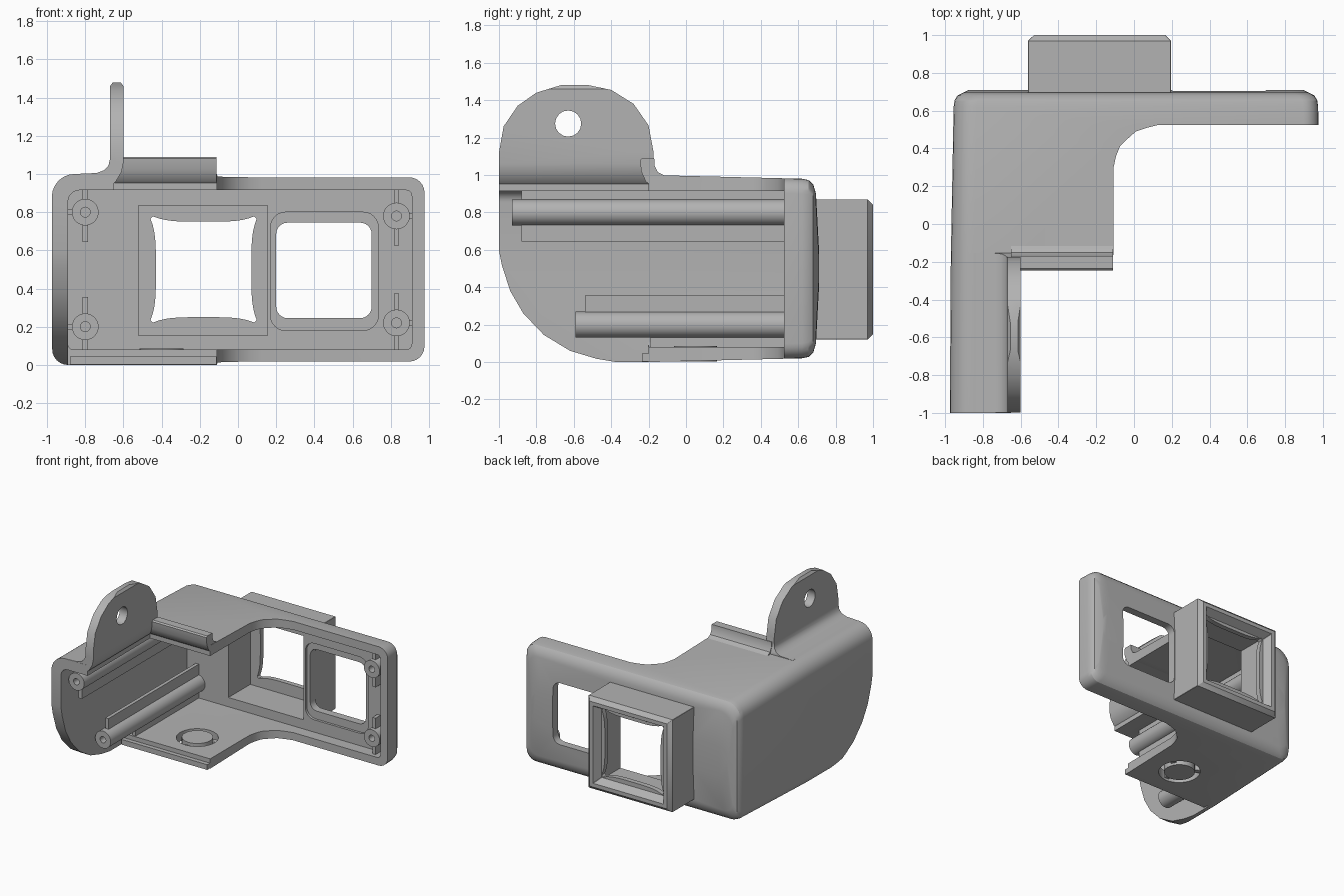
import bpy, bmesh, math

if "Cube" in bpy.data.objects:
    bpy.data.objects.remove(bpy.data.objects["Cube"], do_unlink=True)

grey = bpy.data.materials.new("plastic_grey")
grey.diffuse_color = (0.45, 0.45, 0.45, 1)
grey.use_nodes = True
grey.node_tree.nodes["Principled BSDF"].inputs["Base Color"].default_value = (0.45, 0.45, 0.45, 1)


def loft(name, rings):
    """Solid skinned through matching rings of points, capped at both ends."""
    bm = bmesh.new()
    loops = [[bm.verts.new(p) for p in ring] for ring in rings]
    n = len(loops[0])
    for a, b in zip(loops, loops[1:]):
        for i in range(n):
            j = (i + 1) % n
            bm.faces.new((a[i], a[j], b[j], b[i]))
    bm.faces.new(loops[0])
    bm.faces.new(loops[-1])
    bmesh.ops.recalc_face_normals(bm, faces=bm.faces)
    mesh = bpy.data.meshes.new(name)
    bm.to_mesh(mesh)
    bm.free()
    obj = bpy.data.objects.new(name, mesh)
    bpy.context.collection.objects.link(obj)
    mesh.materials.append(grey)
    return obj


def prism(name, axis, outline, lo, hi):
    """Outline extruded along an axis; outline holds the other two coordinates in order."""
    k = "xyz".index(axis)
    return loft(name, [[(*p[:k], d, *p[k:]) for p in outline] for d in (lo, hi)])


def rounded(x0, x1, z0, z1, radii, steps=6):
    """Rounded rectangle; radii run top right, top left, bottom left, bottom right."""
    pts = []
    for q, (x, z, sx, sz) in enumerate(((x1, z1, -1, -1), (x0, z1, 1, -1), (x0, z0, 1, 1), (x1, z0, -1, 1))):
        r = radii[q]
        for i in range(steps + 1):
            a = math.pi / 2 * (q + i / steps)
            pts.append((x + sx * r + r * math.cos(a), z + sz * r + r * math.sin(a)))
    return pts


def circle(x, z, r, n=24):
    return [(x + r * math.cos(math.tau * i / n), z + r * math.sin(math.tau * i / n)) for i in range(n)]


def box(name, x0, x1, y0, y1, z0, z1):
    return prism(name, "z", [(x0, y0), (x1, y0), (x1, y1), (x0, y1)], z0, z1)


def boolean(obj, other, operation="DIFFERENCE"):
    """Apply a boolean and discard the second solid."""
    mod = obj.modifiers.new("bool", "BOOLEAN")
    mod.operation, mod.object, mod.solver = operation, other, "EXACT"
    other.hide_render = True
    bpy.context.view_layer.objects.active = obj
    bpy.ops.object.modifier_apply(modifier=mod.name)
    bpy.data.objects.remove(other, do_unlink=True)


# Outer shell: rounded block with a gently domed, soft-edged rear
rings = []
for y, dx, dz in ((-1, 0, 0), (-0.2, 0.005, 0), (0.62, 0.02, 0.02), (0.655, 0.025, 0.027),
                  (0.68, 0.04, 0.05), (0.695, 0.07, 0.1), (0.71, 0.1, 0.38)):
    r = min(0.08, 0.49 - dz)
    ring = rounded(-0.975 + dx, 0.995 - dx, dz, 1 - dz, (r, min(0.13, r * 1.5), r, r))
    rings.append([(x, y, z) for x, z in ring])
shell = loft("shell", rings)

# Hollow inside
boolean(shell, prism("cavity", "y", rounded(-0.89, 0.91, 0.08, 0.915, (0.03, 0.06, 0.03, 0.03)), -1.2, 0.62))

# Cut the plan down to an L with a curved inner corner
plan = [(-0.65, -1.2), (1.2, -1.2), (1.2, 0.525), (0.13, 0.525), (0.07, 0.51), (0.01, 0.49),
        (-0.035, 0.45), (-0.075, 0.41), (-0.095, 0.36), (-0.108, 0.3), (-0.11, -0.2), (-0.65, -0.2)]
boolean(shell, prism("plan_cutter", "z", plan, -0.5, 1.5))

# Round the lower front of the side wall and clear the floor ahead of it
sweep = [(-1.01, 0.65), (-0.985, 0.52), (-0.94, 0.38), (-0.87, 0.26), (-0.76, 0.145), (-0.62, 0.06),
         (-0.48, 0.018), (-0.36, -0.002), (-0.36, -0.2), (-1.3, -0.2), (-1.3, 0.65)]
boolean(shell, prism("sweep_cutter", "x", sweep, -1.2, -0.5))
boolean(shell, box("floor_cutter", -0.89, -0.5, -1.2, -0.2, -0.1, 0.5))

# Rear square hood
hood = [[(x, y, z) for x, z in rounded(-0.56 + d, 0.195 - d, 0.12 + d, 0.87 - d, (0.002,) * 4, 1)]
        for y, d in ((0.63, 0), (0.97, 0), (1.0, 0.03))]
boolean(shell, loft("hood", hood), "UNION")
boolean(shell, box("hood_pocket", -0.52, 0.155, 0.5, 0.9, 0.155, 0.835))
mouth = [[(x, y, z) for x, z in rounded(-0.56 + d, 0.195 - d, 0.12 + d, 0.87 - d, (0.002,) * 4, 1)]
         for y, d in ((0.94, 0.095), (1.01, 0.055))]
boolean(shell, loft("hood_mouth", mouth))

# Pinched square opening through the hood
pinched = []
for q in range(4):
    c, s = round(math.cos(q * math.pi / 2)), round(math.sin(q * math.pi / 2))
    for i in range(-8, 9):
        u = 0.265 * i / 8
        v = 0.25 + 0.028 * (abs(i) / 8) ** 4
        pinched.append((-0.18 + c * v - s * u, 0.5 + s * v + c * u))
boolean(shell, prism("pinched_cutter", "y", pinched, 0.5, 1.2))

# Second window with a shallow recess on the inside
boolean(shell, prism("window_recess", "y", rounded(0.17, 0.735, 0.18, 0.8, (0.08,) * 4), 0.5, 0.64))
boolean(shell, prism("window_cutter", "y", rounded(0.2, 0.7, 0.245, 0.745, (0.06,) * 4), 0.5, 0.9))

# Round button held in the floor by three bridges
bx, by = -0.4, 0.05
boolean(shell, prism("button_hole", "z", circle(bx, by, 0.155, 32), -0.1, 0.2))
prism("button", "z", circle(bx, by, 0.115, 32), 0.002, 0.085)
for i in range(3):
    a = math.tau * i / 3 + 0.5
    c, s = math.cos(a), math.sin(a)
    arm = [(bx + c * u - s * v, by + s * u + c * v) for u, v in ((0.1, -0.02), (0.165, -0.02), (0.165, 0.02), (0.1, 0.02))]
    prism("button_bridge", "z", arm, 0.02, 0.06)

# Upright strap tab: curved cross-section trimmed to a rounded outline
section = [(-0.85, 1.0), (-0.74, 1.005), (-0.7, 1.02), (-0.678, 1.045), (-0.67, 1.08), (-0.67, 1.46), (-0.655, 1.48),
           (-0.615, 1.48), (-0.6, 1.46), (-0.6, 1.06), (-0.61, 1.01), (-0.64, 0.96), (-0.68, 0.93), (-0.75, 0.915), (-0.85, 0.915)]
tab = prism("strap_tab", "y", section, -0.999, -0.15)
outline = [(-1, 0.9), (-1, 1.12), (-0.975, 1.26), (-0.9, 1.37), (-0.8, 1.44), (-0.67, 1.48), (-0.52, 1.48), (-0.4, 1.455),
           (-0.28, 1.38), (-0.2, 1.265), (-0.175, 1.13), (-0.175, 1.06), (-0.155, 1.01), (-0.15, 0.9)]
boolean(tab, prism("tab_outline", "x", outline, -1.1, -0.4), "INTERSECT")
boolean(tab, prism("tab_hole", "x", circle(-0.63, 1.275, 0.07, 16), -1.1, -0.4))

# Turned-up lip along the front of the top wall
lip = [(-0.05, 0.985), (-0.11, 0.995), (-0.15, 1.015), (-0.168, 1.05), (-0.17, 1.09), (-0.235, 1.09),
       (-0.245, 1.08), (-0.24, 1.02), (-0.215, 0.965), (-0.17, 0.93), (-0.1, 0.915), (-0.05, 0.915)]
prism("top_lip", "x", lip, -0.65, -0.112)
box("floor_tongue", -0.88, -0.112, -0.235, -0.19, 0.003, 0.045)

# Screw posts with locating ribs
for name, x, z, y, up in (("upper_long", -0.8, 0.8, -0.93, 1), ("lower_long", -0.8, 0.2, -0.59, -1),
                          ("upper_short", 0.83, 0.78, 0.53, 1), ("lower_short", 0.83, 0.22, 0.53, -1)):
    post = prism(name + "_post", "y", circle(x, z, 0.07), y, 0.64)
    wall_z = 0.93 if up > 0 else 0.07
    z0, z1 = sorted((z - up * 0.155, wall_z))
    side = -0.9 if x < 0 else 0.92
    x0, x1 = sorted((x, side))
    start = y + 0.05 if x < 0 else 0.56
    inner = sorted((z, z - up * 0.155))
    outer = sorted((z, wall_z))
    rib_start = start if up > 0 else max(start, -0.19)
    boolean(post, box("rib", x - 0.014, x + 0.014, start, 0.63, *inner), "UNION")
    boolean(post, box("rib", x - 0.014, x + 0.014, rib_start, 0.63, *outer), "UNION")
    boolean(post, box("rib", x0, x1, start, 0.63, z - 0.014, z + 0.014), "UNION")
    boolean(post, prism("screw_hole", "y", circle(x, z, 0.026, 16), y - 0.1, y + 0.3 if x < 0 else 0.61))

# Smooth shading with crisp edges
bpy.ops.object.select_all(action="DESELECT")
for obj in bpy.context.scene.objects:
    if obj.type == "MESH":
        obj.select_set(True)
        bpy.context.view_layer.objects.active = obj
bpy.ops.object.shade_smooth_by_angle(angle=math.radians(30))
